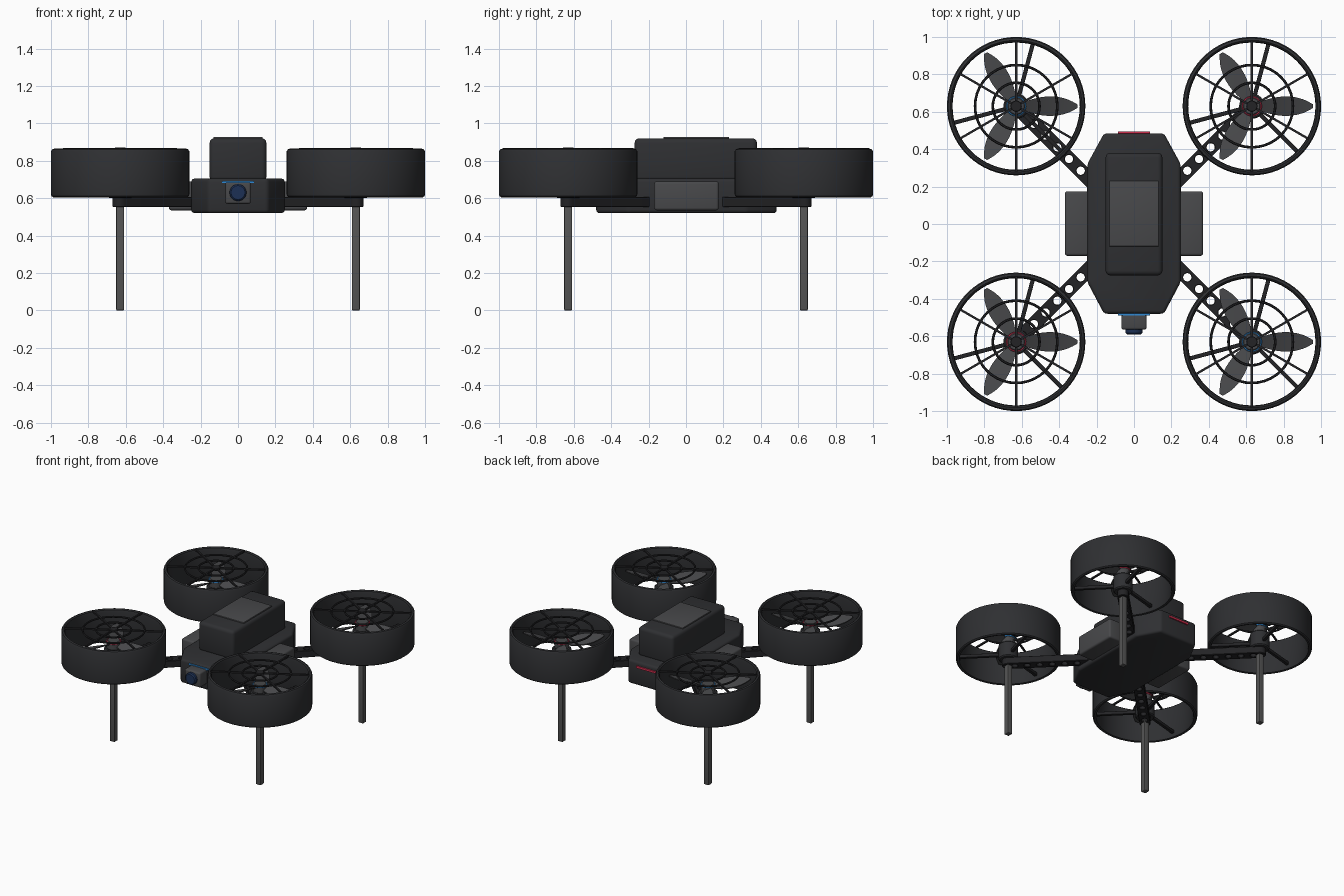
import bpy, bmesh
from math import sin, cos, pi, radians
from mathutils import Matrix, Vector

if "Cube" in bpy.data.objects:
    bpy.data.objects.remove(bpy.data.objects["Cube"])


def material(name, rgb):
    m = bpy.data.materials.new(name)
    m.diffuse_color = (*rgb, 1)
    m.use_nodes = True
    m.node_tree.nodes["Principled BSDF"].inputs["Base Color"].default_value = m.diffuse_color
    return m


BLACK = material("black", (0.017, 0.017, 0.019))
DARK = material("dark", (0.028, 0.029, 0.032))
GREY = material("grey", (0.065, 0.066, 0.07))
LEG = material("leg_grey", (0.09, 0.09, 0.09))
BLUE = material("blue", (0.03, 0.25, 0.65))
RED = material("red", (0.65, 0.03, 0.08))
GLASS = material("glass", (0.012, 0.03, 0.09))


def finish(name, mesh, mat, loc=(0, 0, 0), rot=0):
    ob = bpy.data.objects.new(name, mesh)
    bpy.context.collection.objects.link(ob)
    ob.location, ob.rotation_euler.z = loc, rot
    mesh.materials.clear()
    mesh.materials.append(mat)
    bpy.ops.object.select_all(action='DESELECT')
    ob.select_set(True)
    bpy.context.view_layer.objects.active = ob
    bpy.ops.object.shade_smooth_by_angle(angle=radians(35))
    return ob


def from_bm(name, bm, mat, loc=(0, 0, 0), rot=0):
    bmesh.ops.recalc_face_normals(bm, faces=bm.faces)
    mesh = bpy.data.meshes.new(name)
    bm.to_mesh(mesh)
    bm.free()
    return finish(name, mesh, mat, loc, rot)


def prism(name, outline, z0, z1, mat, bevel=0.0, loc=(0, 0, 0), rot=0):
    bm = bmesh.new()
    base = bm.faces.new([bm.verts.new((x, y, z0)) for x, y in outline])
    ext = bmesh.ops.extrude_face_region(bm, geom=[base], use_keep_orig=True)
    top = [v for v in ext['geom'] if isinstance(v, bmesh.types.BMVert)]
    bmesh.ops.translate(bm, verts=top, vec=(0, 0, z1 - z0))
    bmesh.ops.recalc_face_normals(bm, faces=bm.faces)
    if bevel:
        bmesh.ops.bevel(bm, geom=list(bm.edges), offset=bevel, segments=3,
                        profile=0.5, affect='EDGES', clamp_overlap=True)
    return from_bm(name, bm, mat, loc, rot)


def box(name, x, y, z, mat, bevel=0.0, loc=(0, 0, 0), rot=0):
    pts = [(x[0], y[0]), (x[1], y[0]), (x[1], y[1]), (x[0], y[1])]
    return prism(name, pts, z[0], z[1], mat, bevel, loc, rot)


def lathe(name, profile, mat, loc, steps=64):
    # profile of (radius, z) points, closed loop turned about z
    bm = bmesh.new()
    vs = [bm.verts.new((r, 0, z)) for r, z in profile]
    es = [bm.edges.new((vs[i], vs[(i + 1) % len(vs)])) for i in range(len(vs))]
    bmesh.ops.spin(bm, geom=vs + es, cent=(0, 0, 0), axis=(0, 0, 1),
                   angle=2 * pi, steps=steps)
    bmesh.ops.remove_doubles(bm, verts=bm.verts, dist=1e-4)
    return from_bm(name, bm, mat, loc)


def hoop(name, radius, z, tube, mat, loc):
    pts = [(radius + tube * cos(a * pi / 3), z + tube * sin(a * pi / 3)) for a in range(6)]
    return lathe(name, pts, mat, loc, 40)


def drum(name, r, z0, z1, mat, loc, b=0.008):
    return lathe(name, [(0, z0), (r - b, z0), (r, z0 + b), (r, z1 - b), (r - b, z1), (0, z1)],
                 mat, loc, 32)


# fuselage
body = [(-.16, -.48), (.16, -.48), (.25, -.31), (.25, .32), (.16, .485), (-.16, .485),
        (-.25, .32), (-.25, -.31)]
prism("body", body, 0.52, 0.705, DARK, 0.018)
box("battery", (-.152, .152), (-.275, .38), (.69, .92), DARK, 0.025)
box("battery_pad", (-.132, .132), (-.12, .23), (.90, .928), GREY, 0.004)
for s in (-1, 1):
    box("side_pod", sorted((s * .235, s * .37)), (-.17, .175), (.535, .69), GREY, 0.014)

# nose camera and light strips
box("camera_housing", (-.068, .068), (-.565, -.46), (.57, .685), GREY, 0.012)
lens = drum("camera_lens", 0.045, -0.03, 0.03, GLASS, (0, -.56, .63))
lens.rotation_euler.x = pi / 2
box("front_light", (-.085, .085), (-.488, -.47), (.68, .692), BLUE)
box("rear_light", (-.085, .085), (.47, .495), (.66, .675), RED)


def arm_mesh():
    # flat bar along +x with a row of lightening holes
    cu = bpy.data.curves.new("arm_outline", 'CURVE')
    cu.dimensions, cu.fill_mode, cu.extrude = '2D', 'BOTH', 0.024
    cu.bevel_depth, cu.bevel_resolution = 0.003, 0
    w, tip = 0.036, 0.895
    end = [(tip + w * cos(a), w * sin(a)) for a in [radians(-90 + 18 * i) for i in range(11)]]
    loops = [[(.2, w), (.2, -w)] + end]
    for k in range(6):
        c = (0.285 + 0.0625 * k) * 2 ** .5
        loops.append([(c + .025 * cos(i * pi / 10), .025 * sin(i * pi / 10)) for i in range(20)])
    for pts in loops:
        sp = cu.splines.new('POLY')
        sp.points.add(len(pts) - 1)
        for p, (x, y) in zip(sp.points, pts):
            p.co = (x, y, 0, 1)
        sp.use_cyclic_u = True
    tmp = bpy.data.objects.new("arm_tmp", cu)
    bpy.context.collection.objects.link(tmp)
    bpy.context.view_layer.update()
    mesh = bpy.data.meshes.new_from_object(
        tmp.evaluated_get(bpy.context.evaluated_depsgraph_get()))
    bpy.data.objects.remove(tmp)
    return mesh


def propeller(name, loc):
    # three twisted leaf-shaped blades
    bm = bmesh.new()
    n = 12
    for b in range(3):
        turn = Matrix.Rotation(b * 2 * pi / 3, 4, 'Z')
        rows = []
        for i in range(n + 1):
            t = i / n
            r = 0.04 + 0.287 * t
            half = 0.052 * max(0.06, sin(pi * (0.1 + 0.9 * t) ** 1.15)) ** 0.6
            tilt = 0.45 - 0.25 * t
            rows.append([[bm.verts.new(turn @ Vector((r, half * u, 0.755 + half * u * tilt + dz)))
                          for u in (-1, 0, 1)] for dz in (-.004, .004)])
        for p, q in zip(rows, rows[1:]):
            for s in (0, 1):
                for u in (0, 1):
                    bm.faces.new((p[s][u], p[s][u + 1], q[s][u + 1], q[s][u]))
            for u in (0, 2):
                bm.faces.new((p[0][u], p[1][u], q[1][u], q[0][u]))
        for e in (rows[0], rows[-1]):
            for u in (0, 1):
                bm.faces.new((e[0][u], e[0][u + 1], e[1][u + 1], e[1][u]))
    return from_bm(name, bm, GREY, loc)


# four rotor units on diagonal arms
arm = arm_mesh()
for sy, end in ((-1, "front"), (1, "rear")):
    for sx, side in ((-1, "left"), (1, "right")):
        tag = f"{end}_{side}_"
        at = (sx * 0.63, sy * 0.63, 0)
        ang = {(1, 1): 45, (-1, 1): 135, (-1, -1): 225, (1, -1): 315}[sx, sy]
        finish(tag + "arm", arm.copy(), BLACK, (0, 0, 0.58), radians(ang))
        box(tag + "leg", (-.021, .021), (-.021, .021), (0, .57), LEG, 0.005, at)

        # duct ring with rounded lips
        lathe(tag + "duct", [(.368, .612), (.37, .625), (.37, .85), (.364, .861), (.352, .865),
                             (.344, .858), (.340, .84), (.340, .625), (.345, .608), (.36, .605)],
              DARK, at)
        # motor, hub and accent ring
        drum(tag + "motor", 0.068, 0.602, 0.725, DARK, at)
        drum(tag + "hub", 0.05, 0.72, 0.785, GREY, at)
        drum(tag + "accent_ring", 0.054, 0.77, 0.78, BLUE if sx * sy < 0 else RED, at, 0.002)
        propeller(tag + "propeller", at)
        # motor struts
        for a in (75, 195, 315):
            box(tag + "strut", (.05, .35), (-.011, .011), (.635, .66), BLACK, 0.003, at, radians(a))
        # top guard grille
        for a in range(30, 390, 60):
            box(tag + "guard_spoke", (.01, .348), (-.006, .006), (.856, .868), BLACK, 0, at, radians(a))
        for r in (0.22, 0.125):
            hoop(tag + "guard_hoop", r, 0.862, 0.007, BLACK, at)
        drum(tag + "guard_cap", 0.03, 0.853, 0.871, BLACK, at, 0.003)
